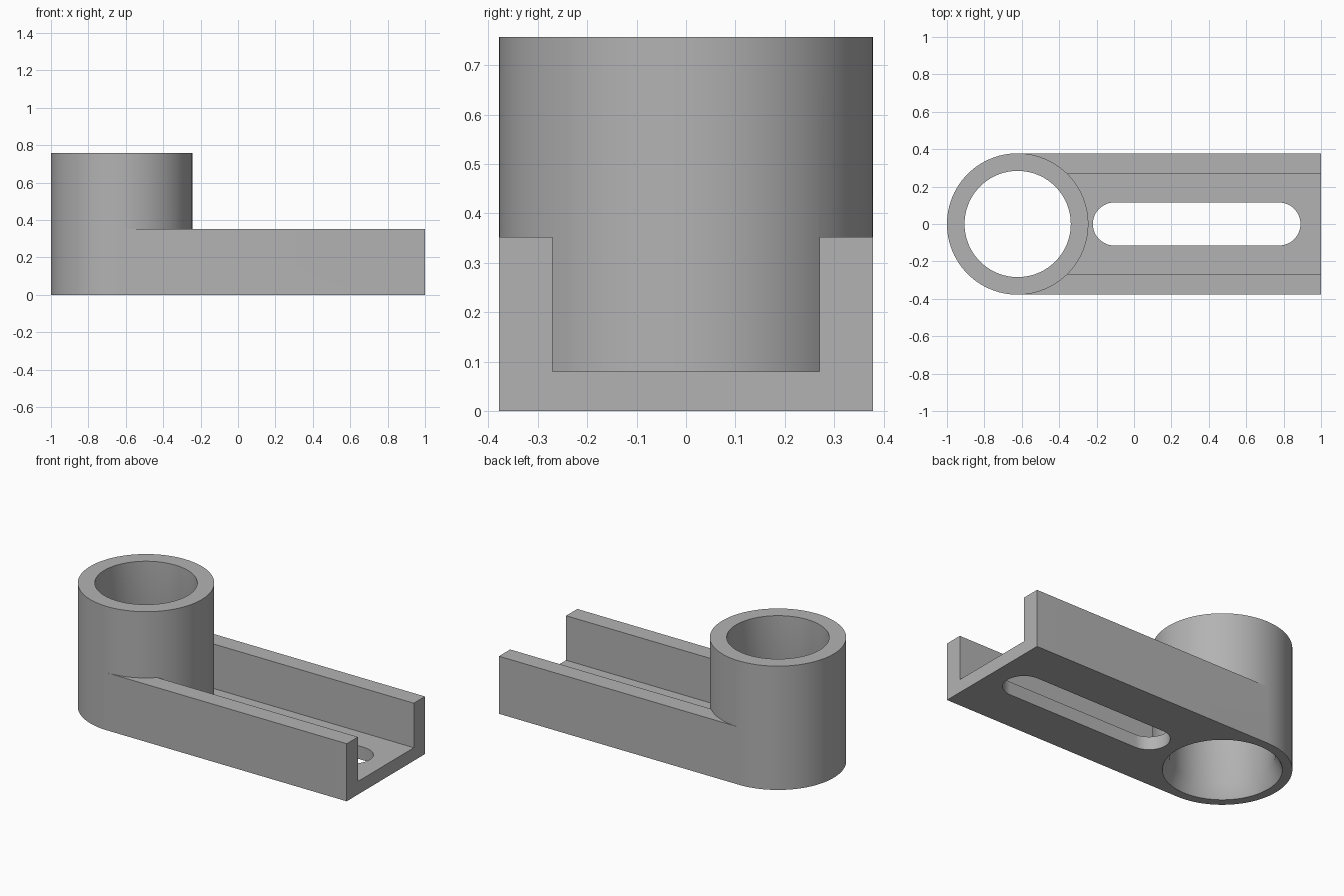
import bpy, bmesh, math

if "Cube" in bpy.data.objects:
    bpy.data.objects.remove(bpy.data.objects["Cube"], do_unlink=True)

HUB_X, HUB_R, BORE_R = -0.622, 0.378, 0.284
HUB_H, WALL_H, FLOOR_H = 0.757, 0.352, 0.08
WALL_Y, END_X = 0.27, 1.0
SLOT_X, SLOT_R = (-0.105, 0.775), 0.115
SEGS = 96

grey = bpy.data.materials.new("plain grey")
grey.use_nodes = True
COLOUR = (0.45, 0.45, 0.45, 1)
grey.diffuse_color = COLOUR
grey.node_tree.nodes["Principled BSDF"].inputs["Base Color"].default_value = COLOUR


def prism(name, outline, offset):
    """Closed outline swept along the offset vector."""
    bm = bmesh.new()
    face = bm.faces.new([bm.verts.new(p) for p in outline])
    swept = bmesh.ops.extrude_face_region(bm, geom=[face])["geom"]
    verts = [g for g in swept if isinstance(g, bmesh.types.BMVert)]
    bmesh.ops.translate(bm, verts=verts, vec=offset)
    return finish(name, bm)


def turned(name, rings):
    """Solid of stacked (radius, z) rings about the hub axis."""
    bm = bmesh.new()
    loops = [[bm.verts.new((HUB_X + r * math.cos(2 * math.pi * i / SEGS),
                            r * math.sin(2 * math.pi * i / SEGS), z))
              for i in range(SEGS)] for r, z in rings]
    for low, high in zip(loops, loops[1:]):
        for i in range(SEGS):
            j = (i + 1) % SEGS
            bm.faces.new((low[i], low[j], high[j], high[i]))
    bm.faces.new(loops[0])
    bm.faces.new(loops[-1])
    return finish(name, bm)


def finish(name, bm):
    bmesh.ops.recalc_face_normals(bm, faces=bm.faces)
    mesh = bpy.data.meshes.new(name)
    bm.to_mesh(mesh)
    bm.free()
    mesh.materials.append(grey)
    obj = bpy.data.objects.new(name, mesh)
    bpy.context.collection.objects.link(obj)
    return obj


def combine(target, tool, operation):
    """Apply a boolean and drop the tool."""
    mod = target.modifiers.new(operation.lower(), "BOOLEAN")
    mod.operation, mod.object, mod.solver = operation, tool, "EXACT"
    bpy.context.view_layer.objects.active = target
    bpy.ops.object.modifier_apply(modifier=mod.name)
    bpy.data.objects.remove(tool, do_unlink=True)


# U-shaped channel arm, running from the hub axis to the open end
half = [(HUB_R, 0), (HUB_R, WALL_H), (WALL_Y, WALL_H), (WALL_Y, FLOOR_H)]
section = half + [(-y, z) for y, z in reversed(half)]
bracket = prism("slotted_bracket", [(HUB_X, y, z) for y, z in section],
                (END_X - HUB_X, 0, 0))

# Upright hub, then its bore with a tapered lower mouth
combine(bracket, turned("hub", [(HUB_R, 0), (HUB_R, HUB_H)]), "UNION")
bore = [(BORE_R + 0.08, -FLOOR_H), (BORE_R + 0.04, 0), (BORE_R, FLOOR_H), (BORE_R, HUB_H + 0.1)]
combine(bracket, turned("bore_cutter", bore), "DIFFERENCE")

# Round-ended slot through the channel floor
ends = []
for x, start in ((SLOT_X[1], -math.pi / 2), (SLOT_X[0], math.pi / 2)):
    for i in range(25):
        a = start + math.pi * i / 24
        ends.append((x + SLOT_R * math.cos(a), SLOT_R * math.sin(a), -0.1))
combine(bracket, prism("slot_cutter", ends, (0, 0, 0.25)), "DIFFERENCE")

# Smooth round walls, crisp edges
bpy.ops.object.select_all(action="DESELECT")
bracket.select_set(True)
bpy.context.view_layer.objects.active = bracket
bpy.ops.object.shade_smooth_by_angle(angle=math.radians(30))
